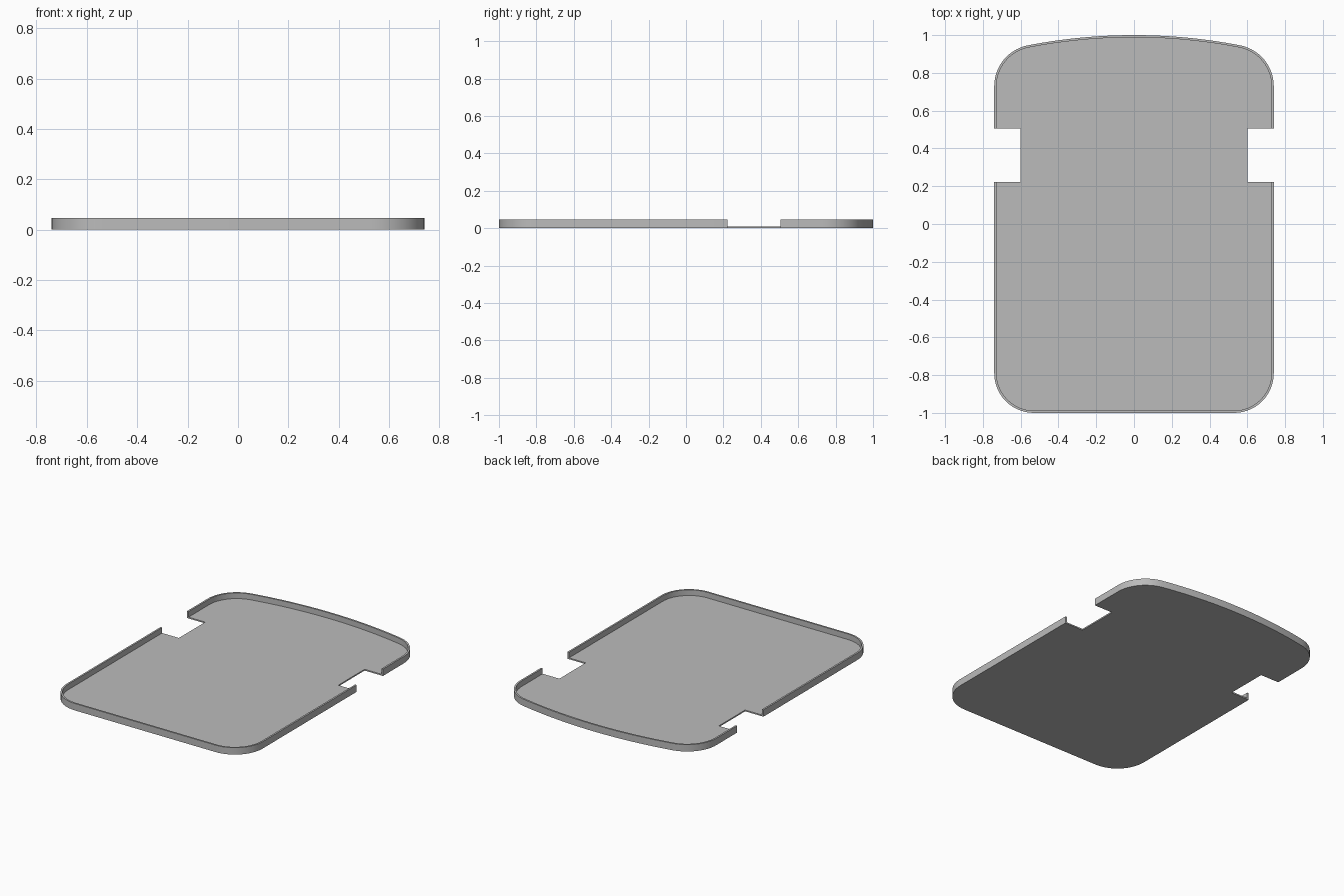
import bpy, bmesh
from math import sin, cos, asin, sqrt, pi, radians

if "Cube" in bpy.data.objects:
    bpy.data.objects.remove(bpy.data.objects["Cube"], do_unlink=True)

HALF_W, HEIGHT, FLOOR, WALL = 0.74, 0.047, 0.009, 0.012
NOTCH_X, NOTCH_LOW, NOTCH_HIGH = 0.602, 0.222, 0.506
R_FRONT, R_BACK, R_ARC = 0.21, 0.22, 2.94
STEPS = 14

grey = bpy.data.materials.new("plain_grey")
grey.use_nodes = True
grey.diffuse_color = (0.5, 0.5, 0.5, 1)
grey.node_tree.nodes["Principled BSDF"].inputs["Base Color"].default_value = (0.5, 0.5, 0.5, 1)


def arc(cx, cy, r, a0, a1, n=STEPS):
    return [(cx + r * cos(a0 + (a1 - a0) * i / n), cy + r * sin(a0 + (a1 - a0) * i / n))
            for i in range(n + 1)]


def mirrored(half):
    """Complete a right-hand path that ends on or near the centre line."""
    return half + [(-x, y) for x, y in reversed(half) if abs(x) > 1e-6]


def front_path(inset):
    """Open path from the right notch round the front to the left notch."""
    corner = arc(HALF_W - R_FRONT, R_FRONT - 1, R_FRONT - inset, 0, -pi / 2)
    return mirrored([(HALF_W - inset, NOTCH_LOW)] + corner)


def back_path(inset):
    """Open path from the right notch round the bowed back to the left notch."""
    cx, arc_y = HALF_W - R_BACK, 1 - R_ARC
    cy = arc_y + sqrt((R_ARC - R_BACK) ** 2 - cx ** 2)
    join = pi / 2 - asin(cx / (R_ARC - R_BACK))
    corner = arc(cx, cy, R_BACK - inset, 0, join)
    bow = arc(0, arc_y, R_ARC - inset, join, pi / 2)
    return mirrored([(HALF_W - inset, NOTCH_HIGH)] + corner + bow[1:])


def prism(name, outline, z0, z1):
    """Extrude a closed outline upwards between two heights."""
    bm = bmesh.new()
    face = bm.faces.new([bm.verts.new((x, y, z0)) for x, y in outline])
    top = bmesh.ops.extrude_face_region(bm, geom=[face])["geom"]
    verts = [v for v in top if isinstance(v, bmesh.types.BMVert)]
    bmesh.ops.translate(bm, verts=verts, vec=(0, 0, z1 - z0))
    bmesh.ops.recalc_face_normals(bm, faces=bm.faces)
    # Split the concave caps cleanly
    caps = [f for f in bm.faces if len(f.verts) > 4]
    bmesh.ops.triangulate(bm, faces=caps, ngon_method='EAR_CLIP')
    mesh = bpy.data.meshes.new(name)
    bm.to_mesh(mesh)
    bm.free()
    mesh.materials.append(grey)
    obj = bpy.data.objects.new(name, mesh)
    bpy.context.collection.objects.link(obj)
    bpy.ops.object.select_all(action='DESELECT')
    obj.select_set(True)
    bpy.context.view_layer.objects.active = obj
    bpy.ops.object.shade_smooth_by_angle(angle=radians(30))
    return obj


# Thin floor with a rectangular notch on each side
left_notch = [(-NOTCH_X, NOTCH_HIGH), (-NOTCH_X, NOTCH_LOW)]
right_notch = [(NOTCH_X, NOTCH_LOW), (NOTCH_X, NOTCH_HIGH)]
front_reversed = list(reversed(front_path(0)))
floor_outline = back_path(0) + left_notch + list(reversed(front_reversed)) [::-1] + right_notch
prism("tray_floor", floor_outline, 0, FLOOR)

# Upright rims, interrupted at the notches
for name, path in (("front_rim", front_path), ("back_rim", back_path)):
    prism(name, path(0) + list(reversed(path(WALL))), FLOOR, HEIGHT)
